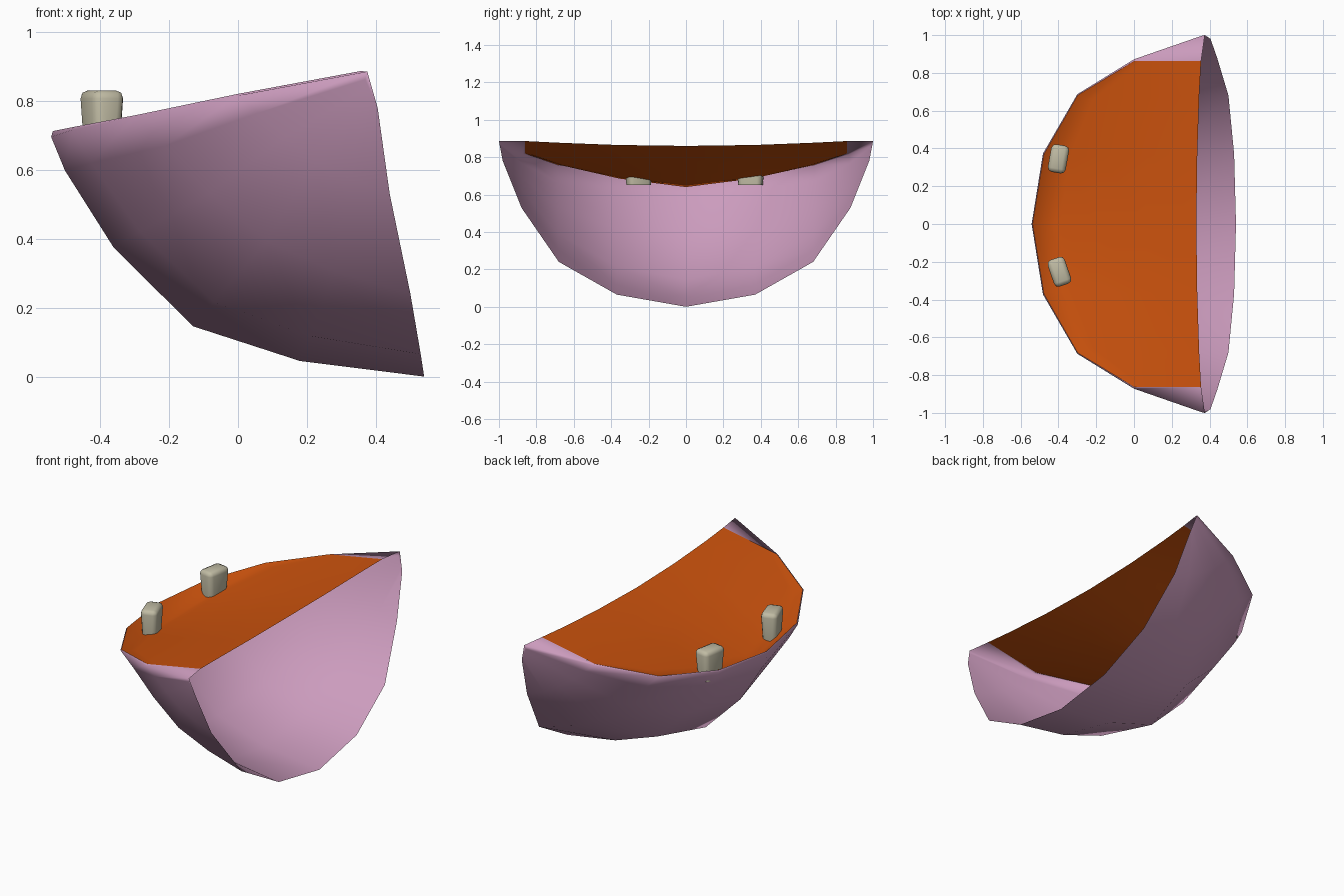
import bpy, bmesh, math
from mathutils import Vector, Matrix

if "Cube" in bpy.data.objects:
    bpy.data.objects.remove(bpy.data.objects["Cube"])


def material(name, rgb):
    m = bpy.data.materials.new(name)
    m.diffuse_color = (*rgb, 1)
    m.use_nodes = True
    m.node_tree.nodes["Principled BSDF"].inputs["Base Color"].default_value = m.diffuse_color
    return m


def finish(name, bm, mat, angle):
    me = bpy.data.meshes.new(name)
    bm.to_mesh(me)
    bm.free()
    ob = bpy.data.objects.new(name, me)
    bpy.context.collection.objects.link(ob)
    me.materials.append(mat)
    bpy.ops.object.select_all(action='DESELECT')
    bpy.context.view_layer.objects.active = ob
    ob.select_set(True)
    bpy.ops.object.shade_smooth_by_angle(angle=math.radians(angle))
    return ob


def sheet(name, columns, mat, angle, flip=False):
    """Grid from columns of points, centre column first, mirrored across y."""
    cols = [[(x, -y, z) for x, y, z in c] for c in columns[:0:-1]] + columns
    bm = bmesh.new()
    for a, b in zip(cols, cols[1:]):
        for i in range(len(a) - 1):
            face = list(dict.fromkeys([a[i], b[i], b[i + 1], a[i + 1]]))
            if len(face) > 2:
                bm.faces.new([bm.verts.new(p) for p in (face[::-1] if flip else face)])
    bmesh.ops.remove_doubles(bm, verts=bm.verts, dist=.0005)
    return finish(name, bm, mat, angle)


pink = material("pink_skin", (0.60, 0.33, 0.51))
orange = material("orange_lining", (0.60, 0.085, 0.004))
bone = material("bone", (0.53, 0.50, 0.37))

# Hollow jaw shell: columns from the open right side round to the rim, then a lip
opening = [(.54, 0, 0), (.53, .37, .065), (.50, .68, .24), (.44, .88, .53),
           (.405, .98, .78)]
rim = [(-.542, 0, .695), (-.482, .373, .715), (-.30, .687, .755), (0, .872, .815),
       (.36, .997, .882)]
lip = [(-.537, 0, .712), (-.477, .37, .724), (-.298, .682, .758), (0, .862, .82),
       (.355, .862, .886)]
bowl = [(0, 0), (.333, .065), (.62, .21), (.833, .54), (.963, .86), (1, 1)]
flatten = [0, .12, .45, .6, 1]
shell = []
for s, e, l, k in zip(opening, rim, lip, flatten):
    col = []
    for i, (u, v) in enumerate(bowl):
        u, v = u + (i / 5 - u) * k, v + (i / 5 - v) * k
        col.append((s[0] + (e[0] - s[0]) * u, s[1] + (e[1] - s[1]) * u,
                    s[2] + (e[2] - s[2]) * v))
    shell.append(col + [l])
# outermost corner of the opening
shell.append([shell[-1][0]] + [(.375, 1, .885)] * 5 + [lip[-1]])
sheet("jaw_shell", shell, pink, 180, flip=True)

# Mouth lining: drops from the lip, then slopes up to the open side
back = [(.33, 0, .86), (.335, .37, .865), (.345, .68, .877), (.355, .862, .886)]
dip = [(-.45, 0, .64), (-.40, .355, .685), (-.26, .66, .755), (.03, .862, .8256)]
lining = []
for b, d, l in zip(back, dip, lip):
    b, d = Vector(b), Vector(d)
    lining.append([tuple(b.lerp(d, t)) for t in (0, .35, .7, .92, 1)] + [l])
sheet("mouth_lining", lining, orange, 60)


# Teeth: blocks flaring upward with rounded tops
def tooth(name, x, y, turn):
    bm = bmesh.new()
    bmesh.ops.create_cube(bm, size=1)
    for v in bm.verts:
        top = v.co.z > 0
        w, d = (.098, .152) if top else (.08, .128)
        v.co = Vector((v.co.x * w, v.co.y * d, .83 if top else .65))
    edges = [e for e in bm.edges if max(v.co.z for v in e.verts) > .8]
    bmesh.ops.bevel(bm, geom=edges, offset=.024, segments=2, profile=.5, affect='EDGES')
    bmesh.ops.transform(bm, verts=bm.verts,
                        matrix=Matrix.Translation((x, y, 0)) @ Matrix.Rotation(math.radians(turn), 4, 'Z'))
    finish(name, bm, bone, 60)


tooth("tooth_back", -.40, .345, -10)
tooth("tooth_front", -.395, -.253, 19)
